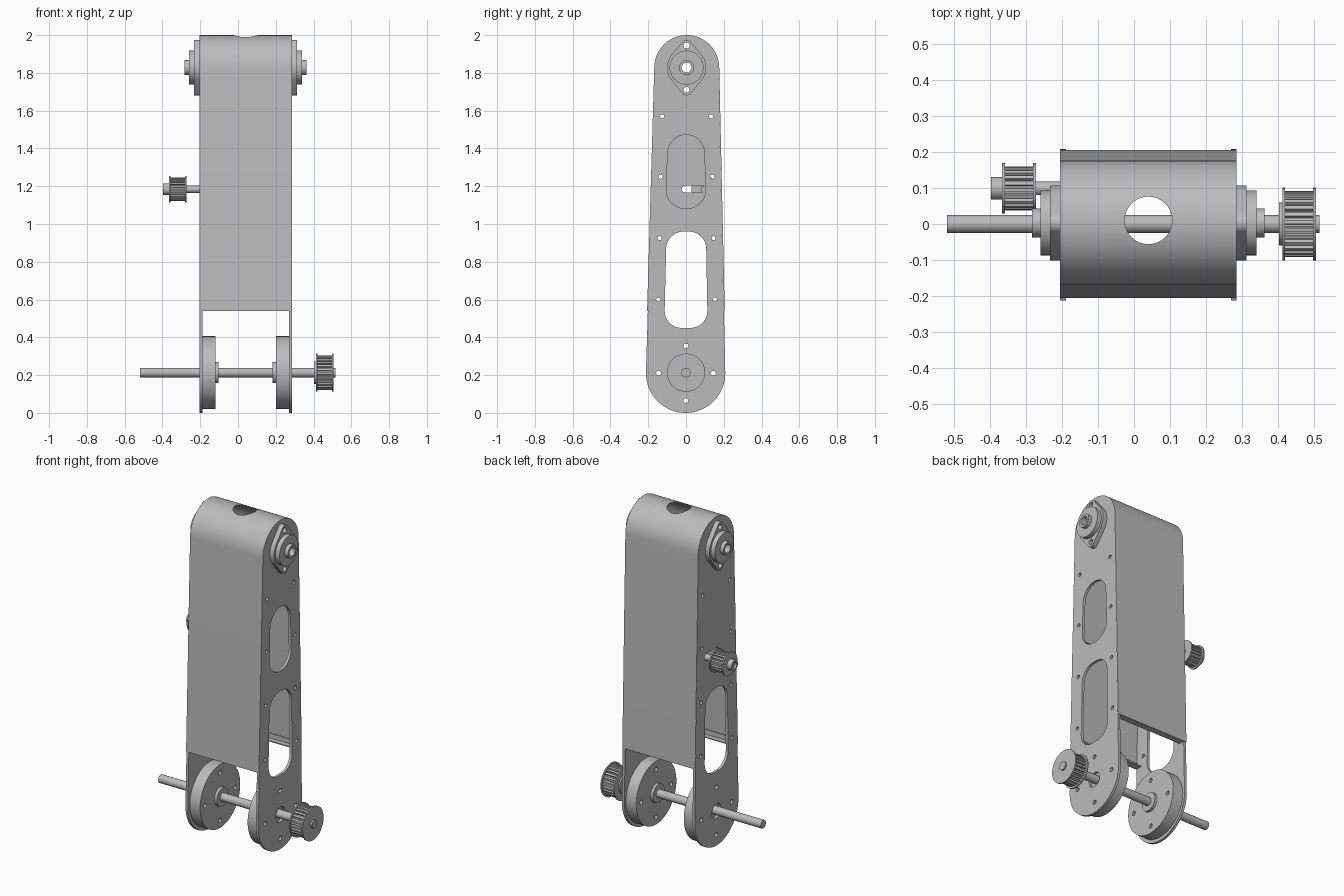
import bpy
import bmesh
import math
from mathutils import Matrix, Vector
from mathutils.geometry import convex_hull_2d

cube = bpy.data.objects.get("Cube")
if cube:
    bpy.data.objects.remove(cube, do_unlink=True)

metal = bpy.data.materials.new("grey metal")
metal.use_nodes = True
GREY = (0.5, 0.5, 0.5, 1)
metal.diffuse_color = GREY
metal.node_tree.nodes["Principled BSDF"].inputs["Base Color"].default_value = GREY

# Profiles are drawn in (y, z) and extruded along x
AXES = Matrix(((0, 0, 1, 0), (1, 0, 0, 0), (0, 1, 0, 0), (0, 0, 0, 1)))


def circle(y, z, r, n=48):
    if r == 0:
        return [(y, z)]
    return [(y + r * math.cos(math.tau * i / n), z + r * math.sin(math.tau * i / n))
            for i in range(n)]


def hull(*circles):
    """Outline of a band stretched around circles given as (y, z, r)."""
    pts = [Vector(p) for c in circles for p in circle(*c, n=64)]
    return [tuple(pts[i]) for i in convex_hull_2d(pts)]


def gear(y, z, r, teeth, depth):
    pts = []
    for i in range(teeth):
        for step, rad in ((0.0, r), (0.5, r), (0.6, r - depth), (0.9, r - depth)):
            a = math.tau * (i + step) / teeth
            pts.append((y + rad * math.cos(a), z + rad * math.sin(a)))
    return pts


def add_object(name, mesh):
    obj = bpy.data.objects.new(name, mesh)
    bpy.context.collection.objects.link(obj)
    return obj


def finish(mesh):
    mesh.materials.clear()
    mesh.materials.append(metal)
    mesh.shade_smooth()
    mesh.set_sharp_from_angle(angle=math.radians(30))


def part(name, x0, x1, outline, holes=()):
    """Flat outline with holes, extruded from x0 to x1."""
    curve = bpy.data.curves.new(name, "CURVE")
    curve.dimensions = "2D"
    curve.fill_mode = "BOTH"
    curve.extrude = abs(x1 - x0) / 2
    for loop in [outline, *holes]:
        spline = curve.splines.new("POLY")
        spline.points.add(len(loop) - 1)
        for point, (y, z) in zip(spline.points, loop):
            point.co = (y, z, 0, 1)
        spline.use_cyclic_u = True
    temp = add_object(name + "_profile", curve)
    bpy.context.view_layer.update()
    graph = bpy.context.evaluated_depsgraph_get()
    mesh = bpy.data.meshes.new_from_object(temp.evaluated_get(graph))
    bpy.data.objects.remove(temp, do_unlink=True)
    bpy.data.curves.remove(curve)
    mesh.transform(Matrix.Translation(((x0 + x1) / 2, 0, 0)) @ AXES)
    bm = bmesh.new()
    bm.from_mesh(mesh)
    bmesh.ops.remove_doubles(bm, verts=bm.verts, dist=0.00005)
    bmesh.ops.recalc_face_normals(bm, faces=bm.faces)
    bm.to_mesh(mesh)
    bm.free()
    finish(mesh)
    mesh.name = name
    return add_object(name, mesh)


MID = 0.04          # middle plane between the two side plates
HALF = 0.245        # distance from it to the outer plate faces
SHAFT_Z, TOP_Z = 0.21, 1.828
BOLT = 0.145        # hub bolt circle

hub_bolts = [circle(BOLT * math.cos(a), SHAFT_Z + BOLT * math.sin(a), 0.013, 16)
             for a in (0, math.pi / 2, math.pi, math.pi * 1.5)]
flange_bolts = [circle(0.003, TOP_Z + s * 0.117, 0.016, 16) for s in (-1, 1)]

# Holes shared by both side plates
plate_holes = hub_bolts + flange_bolts
plate_holes.append(circle(0.003, TOP_Z, 0.05))
plate_holes.append(circle(0, SHAFT_Z, 0.045))
plate_holes.append(hull((-0.023, 0.54, 0.09), (0.023, 0.54, 0.09),
                        (-0.013, 0.868, 0.092), (0.015, 0.868, 0.092)))
for z, y in ((1.57, 0.129), (1.25, 0.137), (0.925, 0.143), (0.6, 0.15)):
    plate_holes += [circle(s * y + 0.003, z, 0.011, 16) for s in (-1, 1)]

window = hull((-0.007, 1.18, 0.097), (0.007, 1.18, 0.097), (0, 1.375, 0.097))
slot = hull((-0.005, 1.185, 0.018), (0.09, 1.185, 0.018))
plate_outline = hull((-0.002, SHAFT_Z, 0.21), (0.004, TOP_Z, 0.168))

for side, name, extra in ((1, "left", window), (-1, "right", slot)):
    def at(d):
        return MID + side * d

    part(name + "_side_plate", at(HALF - 0.016), at(HALF), plate_outline,
         plate_holes + [extra])

    # Wheel hub bolted inside the plate
    part(name + "_hub_disc", at(0.16), at(HALF - 0.016), circle(0, SHAFT_Z + 0.003, 0.193, 64),
         hub_bolts)
    part(name + "_hub_collar", at(0.143), at(0.16), circle(0, SHAFT_Z + 0.003, 0.056))

    # Flanged bearing outside the plate
    bore = circle(0.003, TOP_Z, 0.026)
    part(name + "_bearing_flange", at(HALF), at(HALF + 0.028),
         hull((0.003, TOP_Z, 0.104), (0.003, TOP_Z - 0.117, 0.03),
              (0.003, TOP_Z + 0.117, 0.03)), [bore] + flange_bolts)
    part(name + "_bearing_housing", at(HALF + 0.028), at(HALF + 0.055),
         circle(0.003, TOP_Z, 0.09), [bore])
    part(name + "_bearing_sleeve", at(HALF + 0.055), at(HALF + 0.078),
         circle(0.003, TOP_Z, 0.04), [bore])

# Wrapped cover: front, top and back in one bent sheet
SKIRT_Z = 0.54


def arch(inset):
    loop = hull((0.004, TOP_Z, 0.172 - inset), (0.205 - inset, SKIRT_Z, 0),
                (-0.206 + inset, SKIRT_Z, 0))
    start = max(range(len(loop)), key=lambda i: loop[i][0] - loop[i][1])
    loop = loop[start:] + loop[:start]
    # Make the loop run from the back edge over the top to the front edge
    if abs(loop[1][1] - SKIRT_Z) < 0.001:
        loop = [loop[0]] + loop[:0:-1]
    return loop


cover = part("wrapped_cover", MID - HALF, MID + HALF, arch(0) + arch(0.004)[::-1])

# Round opening in the top of the cover
cutter_mesh = bpy.data.meshes.new("opening_cutter")
bm = bmesh.new()
bmesh.ops.create_cone(bm, cap_ends=True, segments=48, radius1=0.066, radius2=0.066,
                      depth=0.3, matrix=Matrix.Translation((MID, 0.01, 2)))
bm.to_mesh(cutter_mesh)
bm.free()
cutter = add_object("opening_cutter", cutter_mesh)
cutter.hide_render = True
cut = cover.modifiers.new("opening", "BOOLEAN")
cut.operation = "DIFFERENCE"
cut.solver = "EXACT"
cut.object = cutter
bpy.context.view_layer.update()
graph = bpy.context.evaluated_depsgraph_get()
opened = bpy.data.meshes.new_from_object(cover.evaluated_get(graph))
cover.modifiers.clear()
cover.data = opened
finish(opened)
bpy.data.objects.remove(cutter, do_unlink=True)

# Angle braces stiffening the cover from inside
for name, s, y, z in (("front_lower", -1, 0.201, SKIRT_Z), ("back_lower", 1, 0.2, SKIRT_Z),
                      ("front_middle", -1, 0.184, 1.17)):
    t = 0.006
    shape = [(0, 0), (-0.035, 0), (-0.035, t), (-t, t), (-t, 0.035), (-0.001, 0.035)]
    part(name + "_brace", MID - HALF + 0.016, MID + HALF - 0.016,
         [(s * (y + dy), z + dz) for dy, dz in shape])

# Drive shaft with toothed pulley
AXLE_Z = SHAFT_Z + 0.003
part("drive_shaft", -0.52, 0.515, circle(0, AXLE_Z, 0.025, 32))
part("drive_pulley_boss", 0.403, 0.412, circle(0, AXLE_Z, 0.06))
part("drive_pulley_teeth", 0.418, 0.497, gear(0, AXLE_Z, 0.091, 26, 0.012))
for i, x in enumerate((0.412, 0.497)):
    part(f"drive_pulley_flange_{i + 1}", x, x + 0.008, circle(0, AXLE_Z, 0.101))

# Idler pulley on a short stub in the slot
IDLER = (0.099, 1.184)
part("idler_stub", -0.385, -0.185, circle(*IDLER, 0.019, 32))
part("idler_boss", -0.397, -0.365, circle(*IDLER, 0.031, 32), [circle(*IDLER, 0.0195, 32)])
part("idler_teeth", -0.358, -0.28, gear(*IDLER, 0.061, 20, 0.01))
for i, x in enumerate((-0.366, -0.28)):
    part(f"idler_flange_{i + 1}", x, x + 0.008, circle(*IDLER, 0.07))
